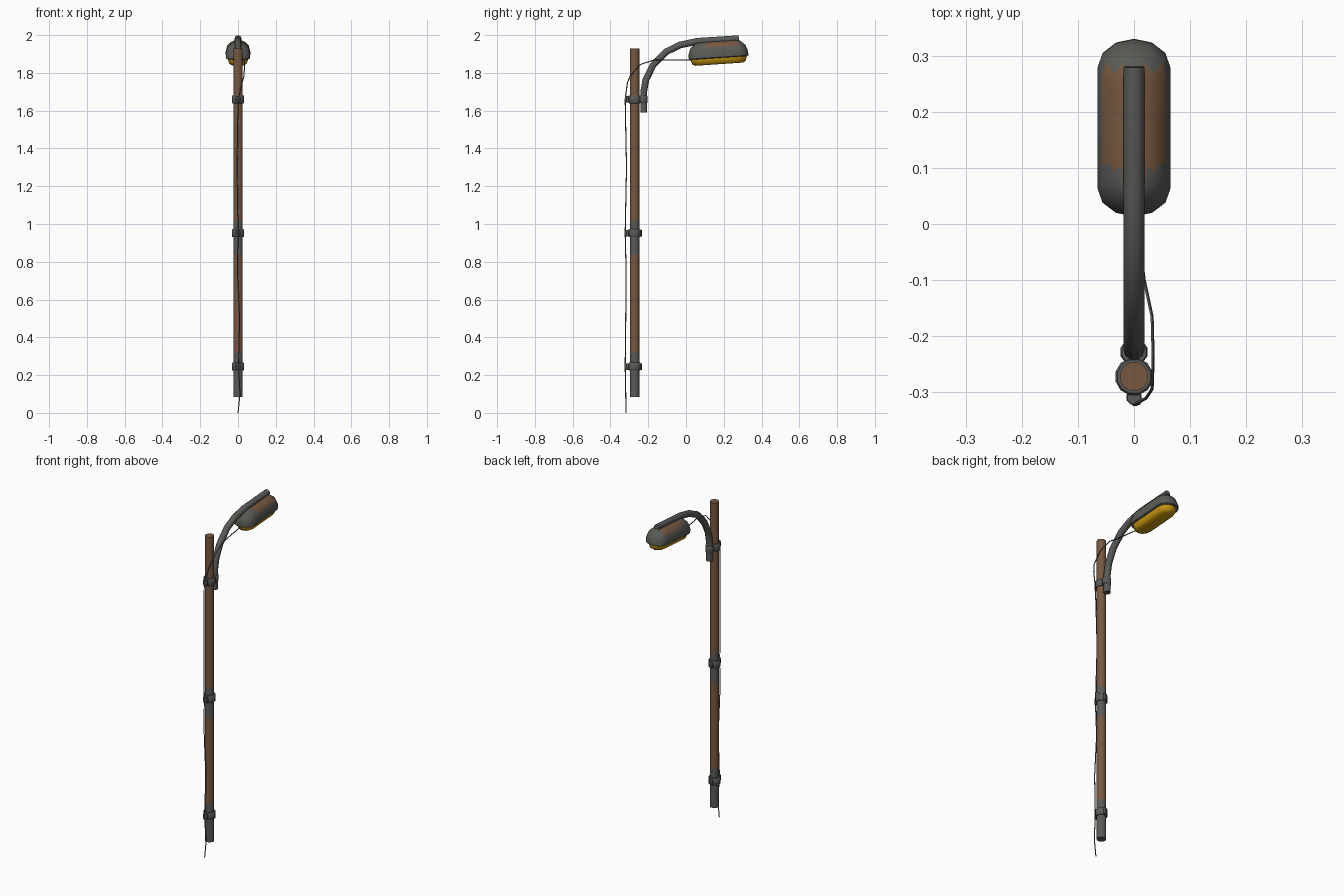
import bpy, bmesh, math
from mathutils import Vector, Matrix

if "Cube" in bpy.data.objects:
    bpy.data.objects.remove(bpy.data.objects["Cube"])


def material(name, r, g, b):
    m = bpy.data.materials.new(name)
    m.diffuse_color = (r, g, b, 1)
    m.use_nodes = True
    m.node_tree.nodes["Principled BSDF"].inputs["Base Color"].default_value = m.diffuse_color
    return m


GREY = material("weathered_grey", 0.10, 0.105, 0.095)
RUST = material("rust_brown", 0.185, 0.098, 0.052)
AMBER = material("amber_glass", 0.56, 0.31, 0.004)
WIRE = material("cable_grey", 0.13, 0.13, 0.13)
PY = -0.272  # pole axis


def finish(name, bm, mats, angle=40):
    bmesh.ops.recalc_face_normals(bm, faces=bm.faces)
    me = bpy.data.meshes.new(name)
    bm.to_mesh(me)
    bm.free()
    ob = bpy.data.objects.new(name, me)
    bpy.context.collection.objects.link(ob)
    for m in mats:
        me.materials.append(m)
    bpy.ops.object.select_all(action='DESELECT')
    ob.select_set(True)
    bpy.context.view_layer.objects.active = ob
    bpy.ops.object.shade_smooth_by_angle(angle=math.radians(angle))
    return ob


def loft(bm, loops):
    """Skin a list of point loops and cap both ends."""
    rings = [[bm.verts.new(p) for p in lp] for lp in loops]
    n = len(rings[0])
    for a, b in zip(rings, rings[1:]):
        for i in range(n):
            bm.faces.new((a[i], a[(i + 1) % n], b[(i + 1) % n], b[i]))
    bm.faces.new(rings[0])
    bm.faces.new(rings[-1])


def circle(y, r, z, n=12):
    return [(r * math.cos(2 * math.pi * (i + .5) / n), y + r * math.sin(2 * math.pi * (i + .5) / n), z)
            for i in range(n)]


def tube(name, pts, r, n, mat):
    """Sweep a circle along a path of points."""
    pts = [Vector(p) for p in pts]
    loops = []
    for i, p in enumerate(pts):
        t = (pts[min(i + 1, len(pts) - 1)] - pts[max(i - 1, 0)]).normalized()
        side = (Vector((1, 0, 0)) - t * t.x).normalized()
        up = t.cross(side)
        loops.append([p + r * (math.cos(a) * side + math.sin(a) * up)
                      for a in (2 * math.pi * k / n for k in range(n))])
    bm = bmesh.new()
    loft(bm, loops)
    return finish(name, bm, [mat], 60)


# Pole: rust with grey bare stretches around the lower collars
bm = bmesh.new()
loft(bm, [circle(PY, 0.026, z) for z in (0.085, 0.25, 0.32, 0.84, 1.02, 1.66, 1.93)])
for f in bm.faces:
    z = f.calc_center_median().z
    f.material_index = 1 if z < 0.32 or 0.84 < z < 1.02 else 0
finish("pole", bm, [RUST, GREY])

# Collars with a small cable clip at the front; the top one also grips the arm
for name, z in (("lower_collar", 0.245), ("middle_collar", 0.952), ("upper_collar", 1.66)):
    top = name == "upper_collar"
    parts = [(PY, 0.034, 0.021, 12), (-0.309, 0.014, 0.017, 8)]
    parts.append((-0.228, 0.025, 0.019, 10) if top else (-0.243, 0.012, 0.017, 8))
    bm = bmesh.new()
    for y, r, h, n in parts:
        loft(bm, [circle(y, r * .9, z - h, n), circle(y, r, z - h + .004, n),
                  circle(y, r, z + h - .004, n), circle(y, r * .9, z + h, n)])
    finish(name, bm, [GREY])

# Curved arm
tube("arm", [(0, y, z) for y, z in (
    (-0.224, 1.59), (-0.224, 1.70), (-0.212, 1.765), (-0.175, 1.84), (-0.105, 1.912),
    (-0.03, 1.948), (0.06, 1.967), (0.28, 1.981))], 0.0188, 10, GREY)

# Lamp head: stacked rounded outlines, tilted slightly upwards
TILT = Matrix.Translation((0, 0.171, 1.905)) @ Matrix.Rotation(math.radians(3.8), 4, 'X')


def outline(half_len, half_wid, z):
    straight = half_len - 0.05
    pts = []
    for s in (1, -1):
        for k in range(7):
            a = math.pi * k / 6
            pts.append((s * half_wid * math.cos(a), s * (straight + 0.05 * math.sin(a)), z))
        pts.append((-s * half_wid, -0.062, z))  # cut for the rust patch
    return [TILT @ Vector(p) for p in pts]


bm = bmesh.new()
loft(bm, [outline(*o) for o in ((0.150, 0.057, -0.026), (0.158, 0.064, -0.022), (0.158, 0.065, 0.0),
                                (0.146, 0.057, 0.034), (0.125, 0.040, 0.053), (0.115, 0.022, 0.062))])
inv = TILT.inverted()
for f in bm.faces:
    c = inv @ f.calc_center_median()
    if c.z > 0.036 and -0.07 < c.y < 0.108:
        f.material_index = 1
finish("lamp_housing", bm, [GREY, RUST])

bm = bmesh.new()
loft(bm, [outline(*o) for o in ((0.128, 0.034, -0.059), (0.142, 0.046, -0.050),
                                (0.150, 0.054, -0.026), (0.148, 0.052, -0.015))])
finish("lamp_glass", bm, [AMBER])

# Loose cable from the ground to the lamp
tube("cable", [(0, -0.318, 0), (0.010, -0.319, 0.10), (0.002, -0.322, 0.245), (0.008, -0.319, 0.5),
               (-0.004, -0.317, 0.75), (0.0, -0.322, 0.952), (-0.006, -0.315, 1.3),
               (0.0, -0.322, 1.66), (0.022, -0.310, 1.75), (0.032, -0.295, 1.785),
               (0.034, -0.24, 1.845), (0.032, -0.165, 1.870), (0.018, -0.10, 1.868),
               (0.0, 0.03, 1.868)], 0.003, 5, WIRE)
